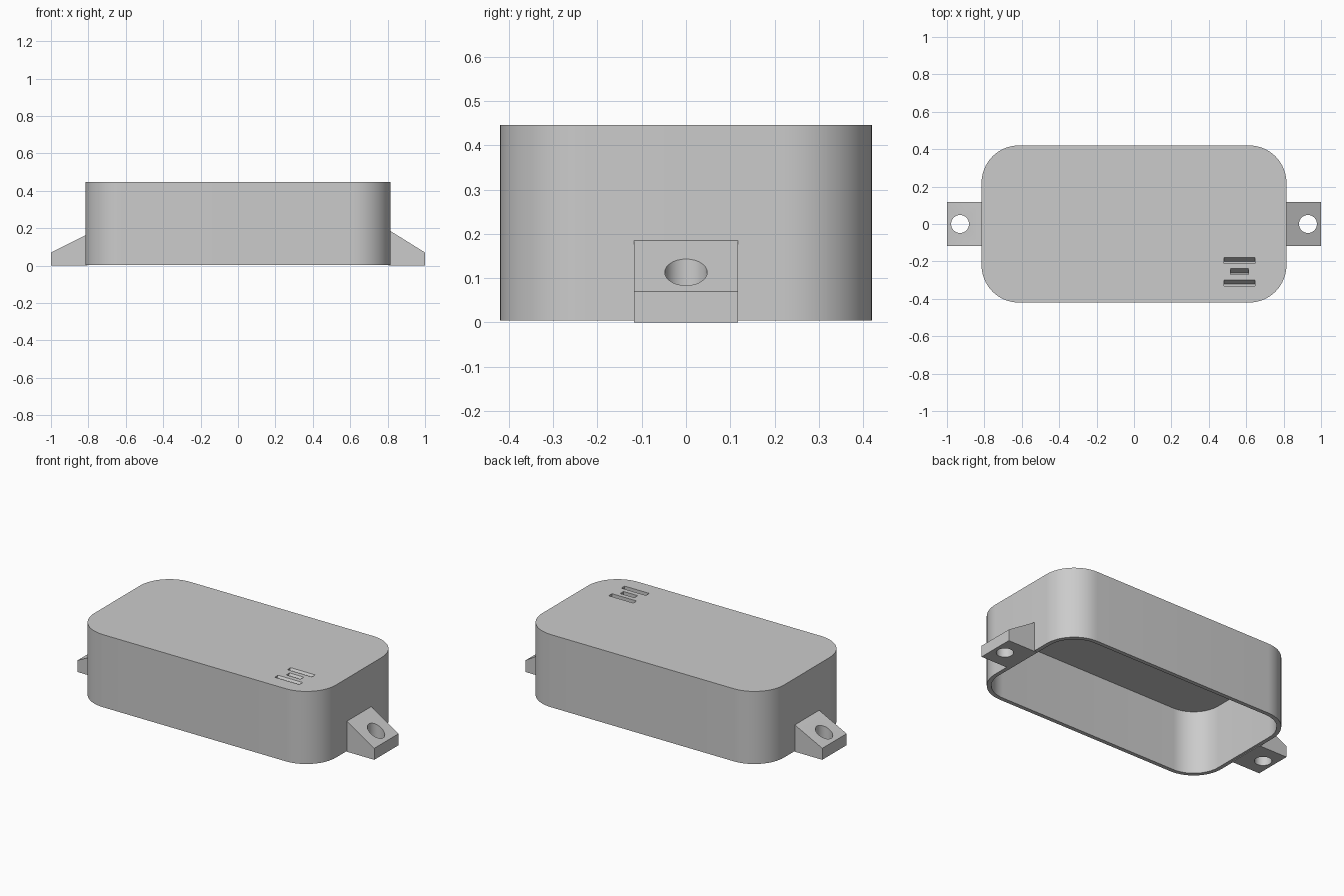
import bpy, bmesh, math

if "Cube" in bpy.data.objects:
    bpy.data.objects.remove(bpy.data.objects["Cube"])

grey = bpy.data.materials.new("light grey plastic")
grey.use_nodes = True
colour = (0.6, 0.6, 0.6, 1)
grey.diffuse_color = colour
grey.node_tree.nodes["Principled BSDF"].inputs["Base Color"].default_value = colour


def make(name, bm):
    bmesh.ops.recalc_face_normals(bm, faces=bm.faces)
    mesh = bpy.data.meshes.new(name)
    bm.to_mesh(mesh)
    bm.free()
    mesh.materials.append(grey)
    ob = bpy.data.objects.new(name, mesh)
    bpy.context.collection.objects.link(ob)
    return ob


def prism(name, outline, axis, start, end):
    """Extrude a 2D outline along y, x or z."""
    place = {"x": lambda a, b, t: (t, a, b),
             "y": lambda a, b, t: (a, t, b),
             "z": lambda a, b, t: (a, b, t)}[axis]
    bm = bmesh.new()
    face = bm.faces.new([bm.verts.new(place(a, b, start)) for a, b in outline])
    moved = bmesh.ops.extrude_face_region(bm, geom=[face])["geom"]
    shift = place(0, 0, end - start)
    bmesh.ops.translate(bm, vec=shift,
                        verts=[v for v in moved if isinstance(v, bmesh.types.BMVert)])
    return make(name, bm)


def rounded(hx, hy, r, steps=16):
    pts = []
    for q, (sx, sy) in enumerate([(1, 1), (-1, 1), (-1, -1), (1, -1)]):
        for i in range(steps + 1):
            a = math.pi / 2 * (q + i / steps)
            pts.append((sx * (hx - r) + r * math.cos(a), sy * (hy - r) + r * math.sin(a)))
    return pts


def circle(cx, cy, r, n=48):
    return [(cx + r * math.cos(2 * math.pi * i / n), cy + r * math.sin(2 * math.pi * i / n))
            for i in range(n)]


def select(ob):
    bpy.ops.object.select_all(action="DESELECT")
    ob.select_set(True)
    bpy.context.view_layer.objects.active = ob


def cut(ob, cutter):
    select(ob)
    mod = ob.modifiers.new("cut", "BOOLEAN")
    mod.operation, mod.solver, mod.object = "DIFFERENCE", "EXACT", cutter
    bpy.ops.object.modifier_apply(modifier=mod.name)
    bpy.data.objects.remove(cutter)


def smooth(ob):
    select(ob)
    bpy.ops.object.shade_smooth_by_angle(angle=math.radians(30))


# Hollow cover, open underneath
WALL = 0.025
cover = prism("cover", rounded(0.815, 0.42, 0.2), "z", 0.004, 0.446)
cut(cover, prism("cavity", rounded(0.815 - WALL, 0.42 - WALL, 0.2 - WALL), "z", -0.1, 0.395))

# Three slanted blind slots in the lid
for y, half in [(-0.195, 0.083), (-0.255, 0.048), (-0.316, 0.083)]:
    top, low = 0.446, 0.416
    profile = [(y + 0.016, top + 0.01), (y + 0.016, top), (y - 0.006, low),
               (y - 0.016, low), (y - 0.016, top + 0.01)]
    cut(cover, prism("slot", profile, "x", 0.563 - half, 0.563 + half))
smooth(cover)

# Sloped mounting tabs with vertical screw holes
for name, side, height in [("left_tab", 1, 0.185), ("right_tab", -1, 0.163)]:
    outline = [(side * 0.805, 0), (side, 0), (side, 0.07),
               (side * 0.815, height), (side * 0.805, height)]
    tab = prism(name, outline, "y", -0.117, 0.117)
    cut(tab, prism("screw_hole", circle(side * 0.93, 0, 0.048), "z", -0.1, 0.4))
    smooth(tab)
